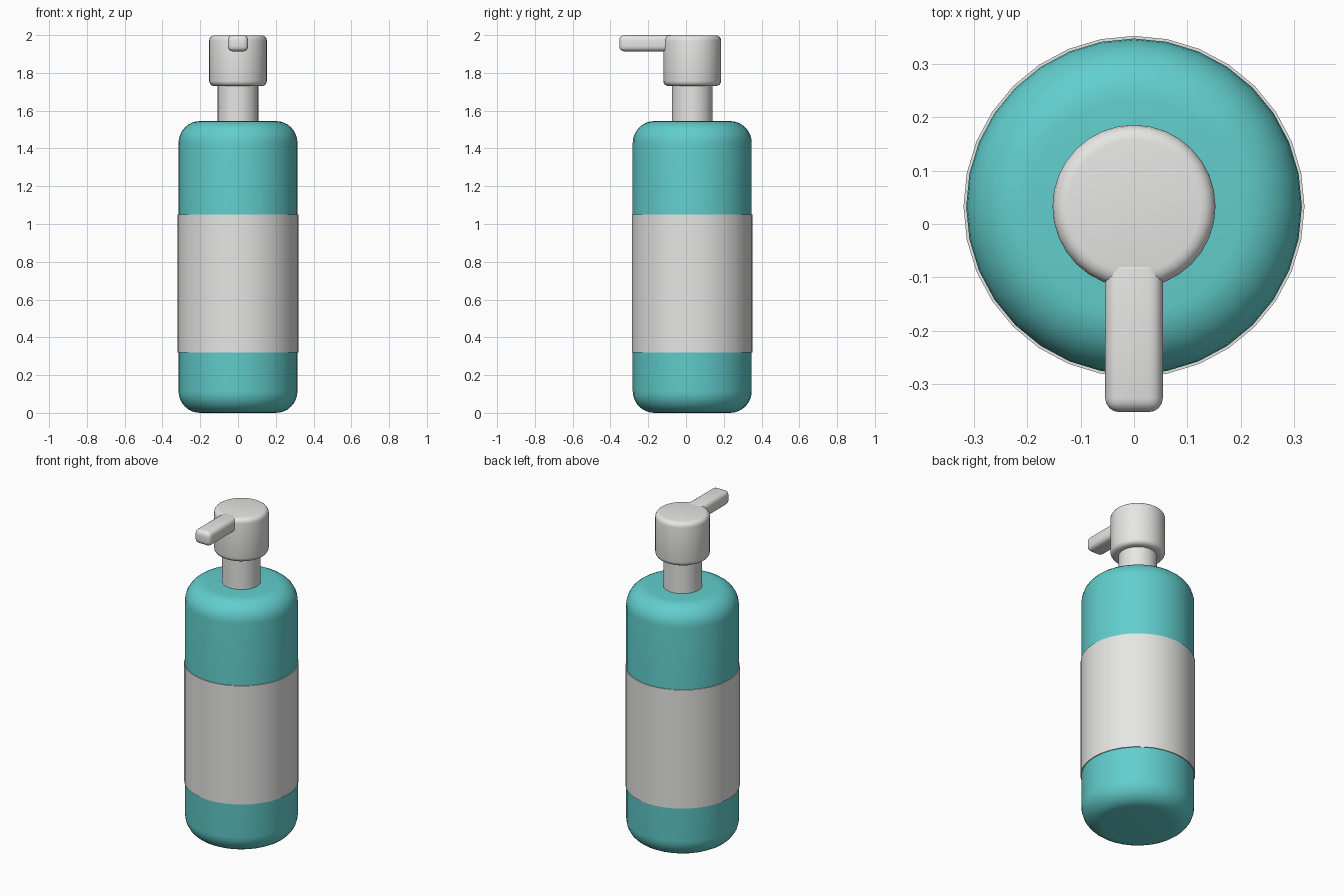
import bpy, bmesh, math
from mathutils import Matrix

if "Cube" in bpy.data.objects:
    bpy.data.objects.remove(bpy.data.objects["Cube"])

CY = 0.033  # y of the bottle axis


def material(name, rgb):
    m = bpy.data.materials.new(name)
    m.diffuse_color = (*rgb, 1)
    m.use_nodes = True
    m.node_tree.nodes["Principled BSDF"].inputs["Base Color"].default_value = m.diffuse_color
    return m


teal = material("teal", (0.12, 0.62, 0.61))
grey = material("light grey", (0.79, 0.79, 0.78))


def finish(name, bm, mat, bevel=0, segments=4):
    mesh = bpy.data.meshes.new(name)
    bm.to_mesh(mesh)
    bm.free()
    mesh.materials.append(mat)
    ob = bpy.data.objects.new(name, mesh)
    bpy.context.collection.objects.link(ob)
    if bevel:
        mod = ob.modifiers.new("rounding", 'BEVEL')
        mod.width, mod.segments = bevel, segments
        mod.limit_method, mod.angle_limit = 'ANGLE', math.radians(40)
    bpy.ops.object.select_all(action='DESELECT')
    ob.select_set(True)
    bpy.context.view_layer.objects.active = ob
    if bevel:
        bpy.ops.object.modifier_apply(modifier="rounding")
    bpy.ops.object.shade_smooth_by_angle(angle=math.radians(30))
    return ob


def cylinder(name, radius, z0, z1, mat, bevel=0, segments=4, sides=32):
    bm = bmesh.new()
    bmesh.ops.create_cone(bm, cap_ends=True, segments=sides, radius1=radius,
                          radius2=radius, depth=z1 - z0,
                          matrix=Matrix.Translation((0, CY, (z0 + z1) / 2)))
    return finish(name, bm, mat, bevel, segments)


def box(name, lo, hi, mat, bevel):
    bm = bmesh.new()
    mid = [(a + b) / 2 for a, b in zip(lo, hi)]
    size = [b - a for a, b in zip(lo, hi)]
    bmesh.ops.create_cube(bm, size=1,
                          matrix=Matrix.Translation(mid) @ Matrix.Diagonal((*size, 1)))
    return finish(name, bm, mat, bevel)


# Bottle with rounded shoulder and base
cylinder("bottle_body", 0.315, 0.0, 1.545, teal, bevel=0.115, segments=8)
# Wrapped label band
cylinder("label_band", 0.32, 0.32, 1.05, grey)
# Pump
cylinder("pump_neck", 0.108, 1.50, 1.78, grey)
cylinder("pump_head", 0.153, 1.73, 1.999, grey, bevel=0.028)
box("pump_spout", (-0.054, -0.353, 1.914), (0.054, -0.06, 2.0), grey, bevel=0.026)
